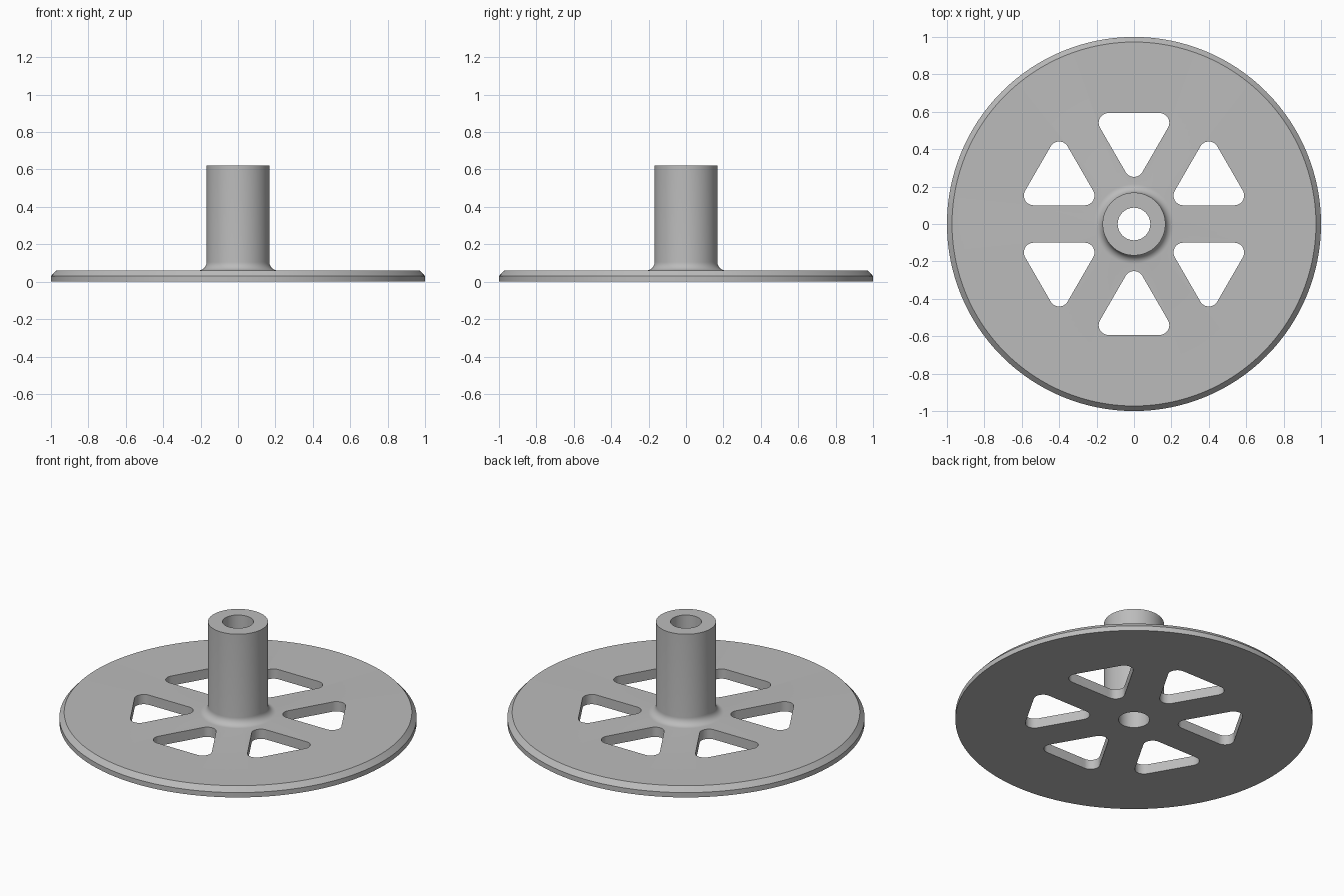
import bpy
import bmesh
from math import sin, cos, pi, tau, radians, sqrt
from mathutils import Vector, Matrix

cube = bpy.data.objects.get("Cube")
if cube:
    bpy.data.objects.remove(cube)

SEGMENTS = 128
PLATE_TOP, HUB_TOP = 0.06, 0.62
HUB_R, BORE_R, FILLET = 0.168, 0.087, 0.045
SPOKE_HALF, WINDOW_OUTER, CORNER_R = 0.1, 0.593, 0.052

grey = bpy.data.materials.new("plain grey")
grey.use_nodes = True
colour = (0.5, 0.5, 0.5, 1)
grey.diffuse_color = colour
grey.node_tree.nodes["Principled BSDF"].inputs["Base Color"].default_value = colour


def make_object(name, bm):
    bmesh.ops.recalc_face_normals(bm, faces=bm.faces)
    mesh = bpy.data.meshes.new(name)
    bm.to_mesh(mesh)
    bm.free()
    mesh.materials.append(grey)
    obj = bpy.data.objects.new(name, mesh)
    bpy.context.collection.objects.link(obj)
    return obj


def revolve(name, profile):
    """Spin a closed (radius, height) profile around z."""
    bm = bmesh.new()
    rings = []
    for i in range(SEGMENTS):
        a = tau * i / SEGMENTS
        rings.append([bm.verts.new((r * cos(a), r * sin(a), z)) for r, z in profile])
    for i, ring in enumerate(rings):
        following = rings[(i + 1) % SEGMENTS]
        for j in range(len(profile)):
            k = (j + 1) % len(profile)
            bm.faces.new((ring[j], following[j], following[k], ring[k]))
    return make_object(name, bm)


# Flanged disc with chamfered rim, filleted hub and through bore
fillet = [(HUB_R + FILLET * (1 - cos(t)), PLATE_TOP + FILLET * (1 - sin(t)))
          for t in (pi / 2 * (1 - i / 8) for i in range(9))]
fillet = [(HUB_R + FILLET - FILLET * cos(t), PLATE_TOP + FILLET - FILLET * sin(t))
          for t in (pi / 2 * (1 - i / 8) for i in range(9))]
disc = revolve("hubbed_disc", [(BORE_R, 0), (1, 0), (1, 0.03), (0.973, PLATE_TOP)]
               + fillet + [(HUB_R, HUB_TOP), (BORE_R, HUB_TOP)])

# Rounded triangular window outline, pointing at the hub
apex = 2 * SPOKE_HALF
half_width = (WINDOW_OUTER - apex) / sqrt(3) - CORNER_R * sqrt(3)
corners = [((0, apex + 2 * CORNER_R), 210),
           ((half_width, WINDOW_OUTER - CORNER_R), -30),
           ((-half_width, WINDOW_OUTER - CORNER_R), 90)]
outline = []
for (cx, cy), start in corners:
    for i in range(13):
        a = radians(start + 120 * i / 12)
        outline.append(Vector((cx + CORNER_R * cos(a), cy + CORNER_R * sin(a), -0.1)))

# Six window cutters around the hub
bm = bmesh.new()
for n in range(6):
    turn = Matrix.Rotation(n * pi / 3, 3, 'Z')
    face = bm.faces.new([bm.verts.new(turn @ p) for p in outline])
    extruded = bmesh.ops.extrude_face_region(bm, geom=[face])
    top = [v for v in extruded["geom"] if isinstance(v, bmesh.types.BMVert)]
    bmesh.ops.translate(bm, verts=top, vec=(0, 0, 0.3))
cutter = make_object("window_cutter", bm)
cutter.hide_render = True

# Cut the windows and drop the cutter
cut = disc.modifiers.new("windows", 'BOOLEAN')
cut.operation = 'DIFFERENCE'
cut.solver = 'EXACT'
cut.object = cutter
bpy.ops.object.select_all(action='DESELECT')
disc.select_set(True)
bpy.context.view_layer.objects.active = disc
bpy.ops.object.modifier_apply(modifier=cut.name)
bpy.data.objects.remove(cutter)
bpy.ops.object.shade_smooth_by_angle(angle=radians(30))
